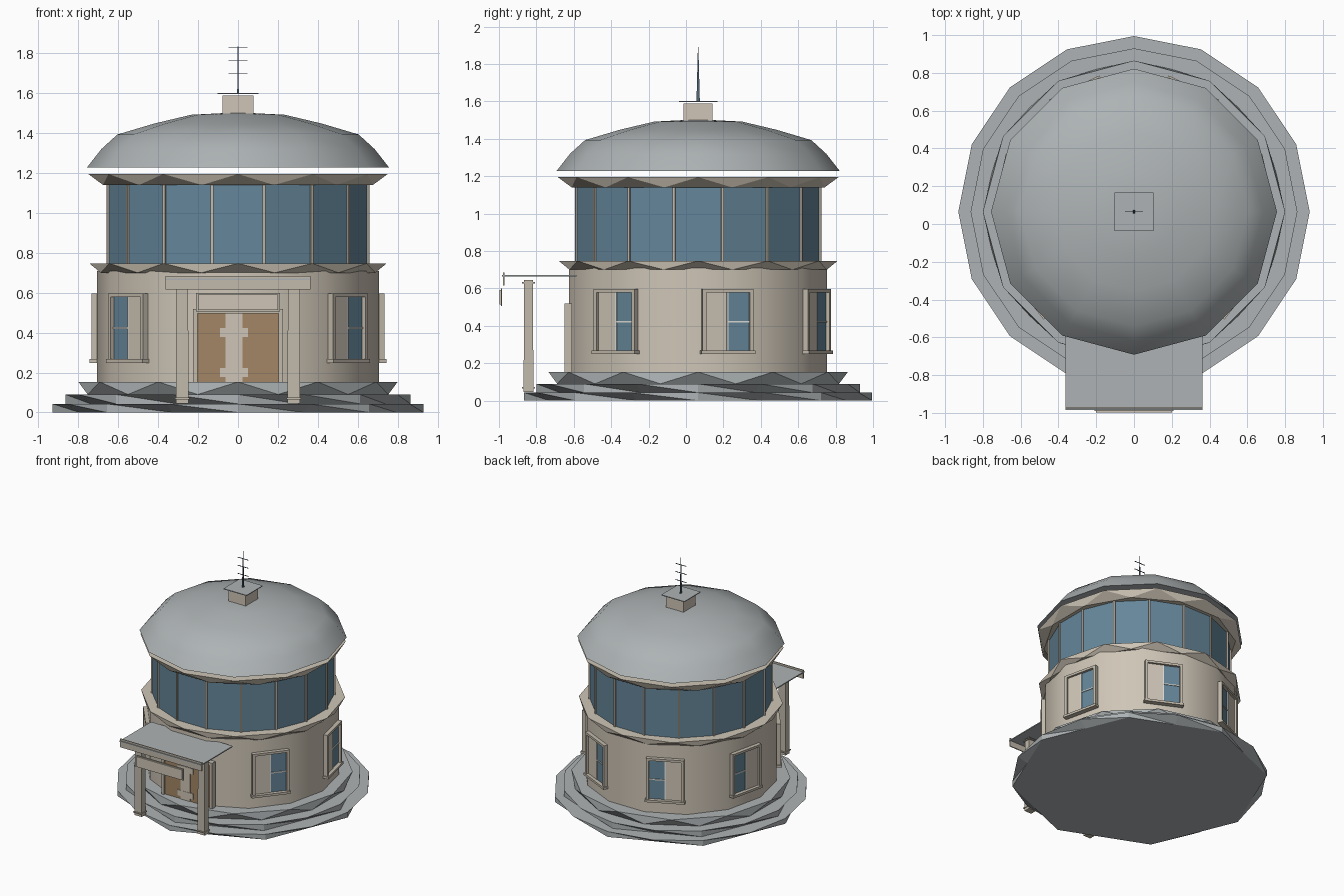
import bpy, bmesh, math
from mathutils import Matrix, Vector

if "Cube" in bpy.data.objects:
    bpy.data.objects.remove(bpy.data.objects["Cube"], do_unlink=True)

CY = 0.065          # centre of the round building along y
TAU = math.tau


def material(name, rgb):
    m = bpy.data.materials.new(name)
    m.use_nodes = True
    m.diffuse_color = (*rgb, 1)
    m.node_tree.nodes["Principled BSDF"].inputs["Base Color"].default_value = (*rgb, 1)
    return m


STONE = material("warm stone", (0.62, 0.56, 0.47))
TRIM = material("stone trim", (0.54, 0.49, 0.41))
SLATE = material("grey slate", (0.42, 0.45, 0.46))
GLASS = material("blue glass", (0.13, 0.24, 0.32))
AMBER = material("amber door", (0.36, 0.24, 0.13))
WHITE = material("white bars", (0.75, 0.75, 0.72))
STEEL = material("dark steel", (0.08, 0.13, 0.17))


def finish(name, bm, mat, smooth=0):
    bmesh.ops.recalc_face_normals(bm, faces=bm.faces)
    me = bpy.data.meshes.new(name)
    bm.to_mesh(me)
    bm.free()
    me.materials.append(mat)
    ob = bpy.data.objects.new(name, me)
    bpy.context.collection.objects.link(ob)
    if smooth:
        me.shade_smooth()
        me.set_sharp_from_angle(angle=math.radians(smooth))
    return ob


def loft(name, n, rings, mat, smooth=0, undercut=False):
    """Stack of n-sided rings (radius, z, turn in steps), capped at both ends."""
    bm = bmesh.new()
    loops = []
    for k, (r, z, turn) in enumerate(rings):
        loop = []
        for i in range(n):
            a = (i + turn) * TAU / n
            # an undercut foot has only half the corners
            q = r * math.cos(TAU / n) if undercut and k == 0 and i % 2 else r
            loop.append(bm.verts.new((q * math.sin(a), CY - q * math.cos(a), z)))
        loops.append(loop)
    for low, top in zip(loops, loops[1:]):
        for i in range(n):
            j = (i + 1) % n
            bm.faces.new((low[i], low[j], top[i]))
            bm.faces.new((low[j], top[j], top[i]))
    bm.faces.new(loops[0][::-1])
    bm.faces.new(loops[-1])
    return finish(name, bm, mat, smooth)


def box(name, centre, size, mat, taper=1):
    bm = bmesh.new()
    bmesh.ops.create_cube(bm, size=1)
    for v in bm.verts:
        if v.co.z > 0:
            v.co.xy *= taper
        v.co = v.co * Vector(size) + Vector(centre)
    return finish(name, bm, mat)


def around(name, angle, out, side, z, size, mat):
    """Box on the round wall, turned to face outward at an angle from the front."""
    ob = box(name, (side, -out, z), size, mat)
    ob.data.transform(Matrix.Translation((0, CY, 0)) @ Matrix.Rotation(angle, 4, "Z"))
    return ob


# Stepped plinth
loft("plinth_lower", 16, [(0.93, 0, 0), (0.93, 0.043, 0)], SLATE, undercut=True)
loft("plinth_middle", 16, [(0.865, 0.043, 0), (0.865, 0.09, 0)], SLATE, undercut=True)
loft("plinth_upper", 12, [(0.78, 0.09, -0.5), (0.8, 0.153, 0)], SLATE)

# Ground floor wall, glazed upper floor and the two cornices
loft("ground_wall", 14, [(0.707, 0.153, 0.5), (0.707, 0.71, 0.5)], STONE, 30)
loft("lower_cornice", 12, [(0.712, 0.7, -0.5), (0.745, 0.747, 0)], STONE)
loft("upper_glazing", 16, [(0.662, 0.745, 0.5), (0.662, 1.15, 0.5)], GLASS, 20)
loft("upper_cornice", 12, [(0.70, 1.14, -0.5), (0.75, 1.195, 0)], STONE)
for i in range(16):
    around(f"mullion_{i}", (i + 0.5) * TAU / 16, 0.66, 0, 0.945, (0.014, 0.022, 0.4), TRIM)

# Domed roof, chimney and cap
loft("dome_roof", 12, [(0.757, 1.228, 0), (0.685, 1.32, 0), (0.605, 1.393, 0),
                       (0.42, 1.448, 0), (0.235, 1.492, 0), (0.08, 1.5, 0)], SLATE, 40)
box("chimney", (0, CY, 1.535), (0.155, 0.155, 0.106), STONE)
box("chimney_cap", (0, CY, 1.599), (0.205, 0.205, 0.006), SLATE)

# Aerial with three cross bars
box("aerial_mast", (0, CY, 1.745), (0.008, 0.018, 0.29), STEEL, 0.15)
for k in range(3):
    box(f"aerial_bar_{k}", (0, CY, 1.70 + 0.065 * k), (0.095, 0.004, 0.004), STEEL)

# Six windows, evenly spaced with the door as the seventh opening
W, H, ZC = 0.26, 0.33, 0.423
for k in range(1, 7):
    a = k * TAU / 7
    toward_front = -1 if k < 4 else 1
    around(f"window_glass_{k}", a, 0.694, 0, ZC, (W, 0.012, H), GLASS)
    around(f"window_blind_{k}", a, 0.701, toward_front * W / 4, ZC, (W / 2, 0.006, H), STONE)
    around(f"window_bar_upright_{k}", a, 0.702, 0, ZC, (0.008, 0.008, H), WHITE)
    around(f"window_bar_cross_{k}", a, 0.702, -toward_front * W / 4, ZC, (W / 2, 0.008, 0.008), WHITE)
    for s in (-1, 1):
        around(f"window_jamb_{k}_{s}", a, 0.703, s * W / 2, ZC, (0.02, 0.035, H), TRIM)
    around(f"window_head_{k}", a, 0.703, 0, ZC + H / 2, (W + 0.02, 0.035, 0.018), TRIM)
    around(f"window_sill_{k}", a, 0.707, 0, ZC - H / 2, (W + 0.035, 0.045, 0.018), TRIM)

# Entrance door with frame, centre stile and push rails
around("door_panel", 0, 0.69, 0, 0.325, (0.42, 0.02, 0.345), AMBER)
around("door_stile", 0, 0.702, -0.02, 0.325, (0.085, 0.006, 0.345), STONE)
for k, z in enumerate((0.2, 0.4)):
    around(f"door_rail_{k}", 0, 0.703, -0.02, z, (0.14, 0.008, 0.045), STONE)
for s in (-1, 1):
    around(f"door_jamb_{s}", 0, 0.695, s * 0.215, 0.335, (0.022, 0.04, 0.365), TRIM)
around("door_head", 0, 0.695, 0, 0.508, (0.45, 0.04, 0.022), TRIM)

# Porch canopy, fascia, blank sign board and columns
box("canopy_roof", (0, -0.785, 0.667), (0.725, 0.4, 0.008), SLATE)
box("canopy_fascia", (0, -0.974, 0.651), (0.725, 0.008, 0.068), TRIM)
box("sign_board", (0, -0.993, 0.552), (0.4, 0.008, 0.078), STONE)
box("sign_border", (0, -0.986, 0.552), (0.42, 0.006, 0.094), TRIM)
for s in (-1, 1):
    box(f"porch_column_{s}", (s * 0.28, -0.842, 0.345), (0.064, 0.052, 0.6), TRIM, 0.93)
    box(f"column_base_{s}", (s * 0.28, -0.842, 0.07), (0.074, 0.07, 0.008), TRIM)
    box(f"column_capital_{s}", (s * 0.28, -0.842, 0.63), (0.074, 0.07, 0.008), TRIM)
